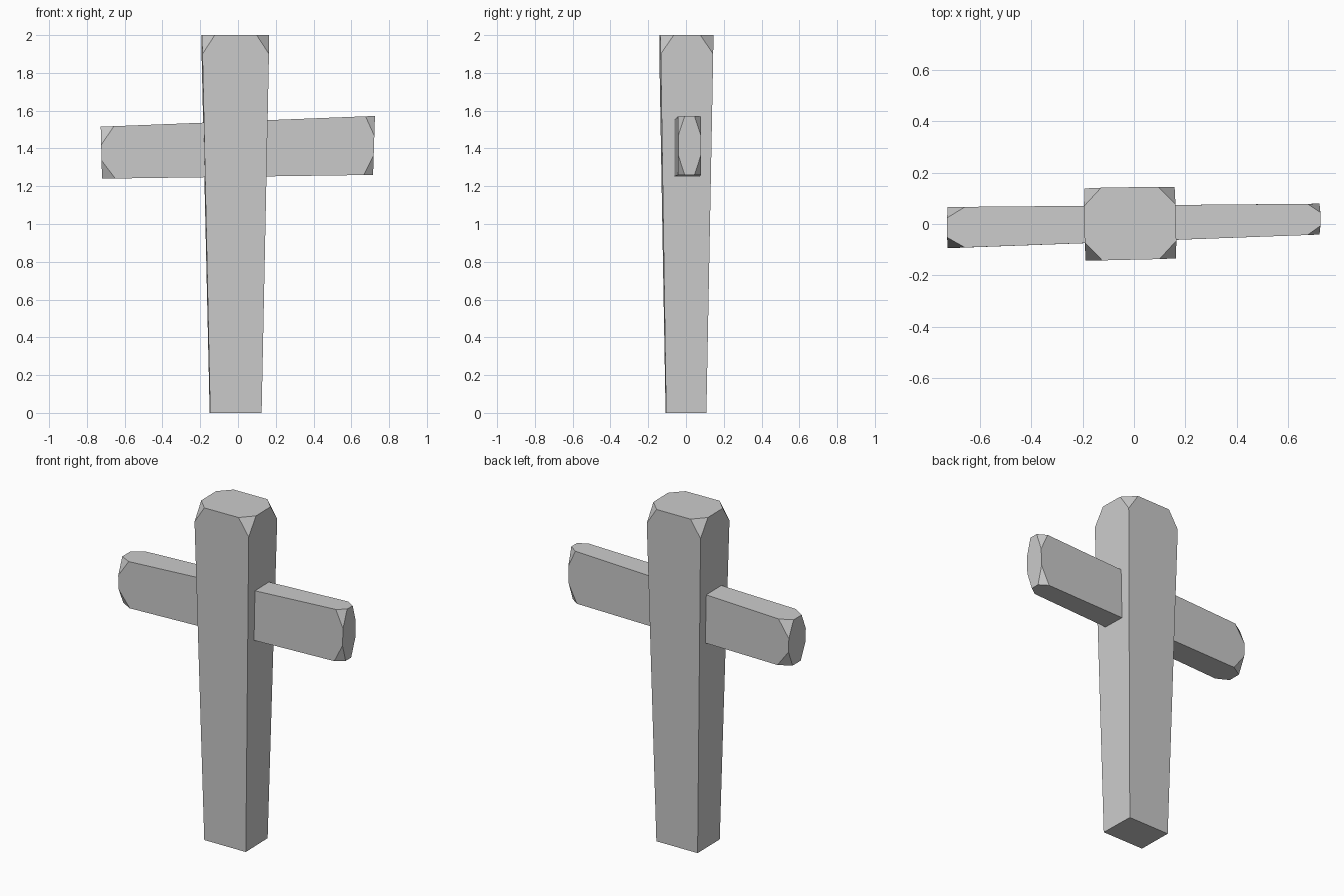
import bpy
import bmesh
import math
from mathutils import Vector

cube = bpy.data.objects.get("Cube")
if cube:
    bpy.data.objects.remove(cube, do_unlink=True)

stone = bpy.data.materials.new("grey_stone")
stone.use_nodes = True
stone.diffuse_color = (0.6, 0.6, 0.6, 1)
bsdf = stone.node_tree.nodes["Principled BSDF"]
bsdf.inputs["Base Color"].default_value = stone.diffuse_color
bsdf.inputs["Roughness"].default_value = 0.9


def chipped(end, other, cuts):
    """Replace each corner of a four-sided end by three points along its edges."""
    points = []
    for i, corner in enumerate(end):
        neighbours = (end[(i + 1) % 4], end[i - 1], other[i])
        # cuts alternate because neighbouring edges swap around the loop
        sizes = (cuts[i % 2], cuts[1 - i % 2], cuts[2])
        for target, size in zip(neighbours, sizes):
            points.append(corner + (target - corner).normalized() * size)
    return points


def hull_block(name, points):
    """Flat-faced convex block through the given points."""
    bm = bmesh.new()
    for p in points:
        bm.verts.new(p)
    bmesh.ops.convex_hull(bm, input=bm.verts[:])
    bmesh.ops.dissolve_limit(bm, angle_limit=math.radians(4),
                             verts=bm.verts[:], edges=bm.edges[:])
    bmesh.ops.recalc_face_normals(bm, faces=bm.faces[:])
    mesh = bpy.data.meshes.new(name)
    bm.to_mesh(mesh)
    bm.free()
    mesh.materials.append(stone)
    obj = bpy.data.objects.new(name, mesh)
    bpy.context.collection.objects.link(obj)
    return obj


# Upright post: slightly twisted, widening upwards, chipped top corners
foot = [Vector((x, y, 0)) for x, y in
        ((-0.147, -0.108), (0.125, -0.105), (0.12, 0.108), (-0.15, 0.105))]
head = [Vector((x, y, 2)) for x, y in
        ((-0.19, -0.143), (0.166, -0.135), (0.16, 0.146), (-0.195, 0.14))]
hull_block("upright_post", foot + chipped(head, foot, (0.067, 0.07, 0.1)))


# Crossbeam: irregular beam through the post, chipped at both ends
def beam_end(x_low, x_high, y0, y1, z0, z1):
    return [Vector(p) for p in ((x_low, y0, z0), (x_low, y1, z0),
                                (x_high, y1, z1), (x_high, y0, z1))]


right_end = beam_end(-0.72, -0.727, -0.094, 0.066, 1.24, 1.515)
left_end = beam_end(0.715, 0.725, -0.041, 0.079, 1.26, 1.572)
hull_block("crossbeam",
           chipped(right_end, left_end, (0.042, 0.097, 0.07))
           + chipped(left_end, right_end, (0.034, 0.105, 0.05)))
